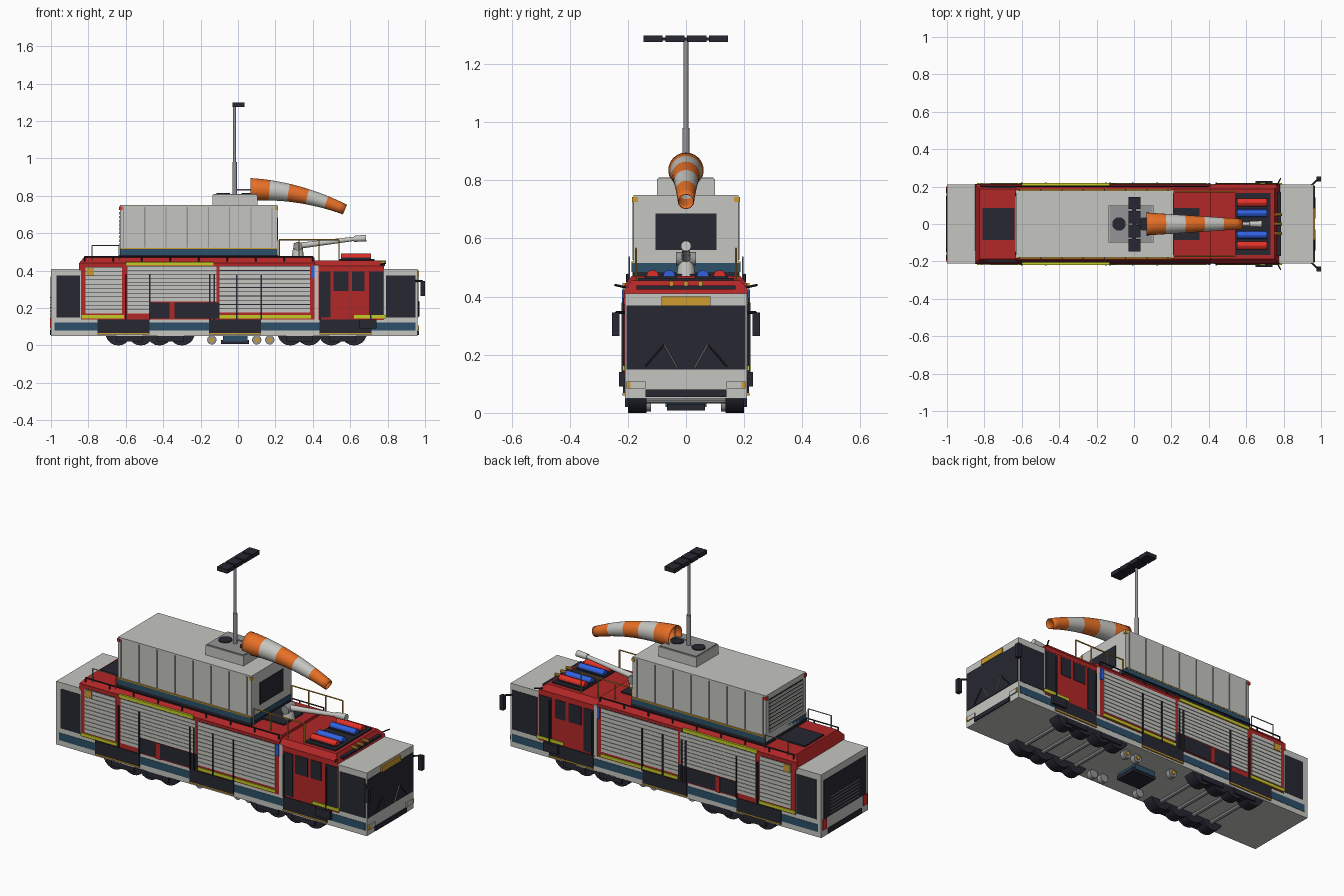
import bpy, bmesh, math
from mathutils import Vector

cube = bpy.data.objects.get("Cube")
if cube:
    bpy.data.objects.remove(cube, do_unlink=True)


def material(name, r, g, b):
    mat = bpy.data.materials.new(name)
    mat.use_nodes = True
    mat.diffuse_color = (r, g, b, 1)
    shader = next(n for n in mat.node_tree.nodes if n.type == 'BSDF_PRINCIPLED')
    shader.inputs["Base Color"].default_value = (r, g, b, 1)
    return mat


WHITE = material("warm white", .56, .56, .53)
RED = material("fire red", .45, .02, .02)
DARK = material("dark navy", .02, .02, .032)
TEAL = material("deep teal", .025, .08, .14)
ORANGE = material("orange", .8, .16, .02)
LIME = material("lime yellow", .56, .6, .02)
GOLD = material("amber", .62, .33, .03)
BLUE = material("signal blue", .03, .12, .75)
LAMP = material("lamp red", .75, .03, .02)
STEEL = material("steel grey", .3, .3, .31)


def finish(name, bm, *mats):
    mesh = bpy.data.meshes.new(name)
    bmesh.ops.recalc_face_normals(bm, faces=bm.faces)
    bm.to_mesh(mesh)
    bm.free()
    for mat in mats:
        mesh.materials.append(mat)
    obj = bpy.data.objects.new(name, mesh)
    bpy.context.collection.objects.link(obj)
    return obj


def add_box(bm, x0, x1, y0, y1, z0, z1):
    made = bmesh.ops.create_cube(bm, size=1)["verts"]
    for v in made:
        v.co = (x1 if v.co.x > 0 else x0, y1 if v.co.y > 0 else y0, z1 if v.co.z > 0 else z0)


def box(name, mat, x0, x1, y0, y1, z0, z1, mirror=False):
    bm = bmesh.new()
    add_box(bm, x0, x1, y0, y1, z0, z1)
    if mirror:
        add_box(bm, x0, x1, -y1, -y0, z0, z1)
    return finish(name, bm, mat)


def panel(name, mat, x0, x1, z0, z1, out=.215):
    """Plate on both long sides of the body."""
    return box(name, mat, x0, x1, .206, out, z0, z1, True)


def add_rod(bm, a, b, r0, r1, sides):
    a, b = Vector(a), Vector(b)
    turn = (b - a).to_track_quat('Z', 'Y').to_matrix().to_4x4()
    turn.translation = (a + b) / 2
    bmesh.ops.create_cone(bm, cap_ends=True, segments=sides, radius1=r0, radius2=r1,
                          depth=(b - a).length, matrix=turn)


def rod(name, mat, a, b, r0, r1=None, sides=16, mirror=False):
    bm = bmesh.new()
    for s in ((1, -1) if mirror else (1,)):
        add_rod(bm, (a[0], a[1] * s, a[2]), (b[0], b[1] * s, b[2]), r0, r1 or r0, sides)
    obj = finish(name, bm, mat)
    bpy.context.view_layer.objects.active = obj
    bpy.ops.object.select_all(action='DESELECT')
    obj.select_set(True)
    bpy.ops.object.shade_smooth_by_angle()
    return obj


def railing(name, mat, x0, x1, y, z0, z1, posts, radius=.004):
    """Handrail with evenly spaced posts, on both sides."""
    bm = bmesh.new()
    for s in (y, -y):
        add_rod(bm, (x0, s, z1), (x1, s, z1), radius, radius, 6)
        for i in range(posts):
            x = x0 + (x1 - x0) * i / (posts - 1)
            add_rod(bm, (x, s, z0), (x, s, z1), radius, radius, 6)
    return finish(name, bm, mat)


def roof(name, x0, x1, top, slope0, slope1):
    """Red roof cap with chamfered sides and sloped ends."""
    profile = [(.214, .4), (.212, top - .03), (.187, top)]
    profile += [(-y, z) for y, z in reversed(profile)]
    bm = bmesh.new()
    rings = [[bm.verts.new((x + (d if z == top else 0), y, z)) for y, z in profile]
             for x, d in ((x0, slope0), (x1, -slope1))]
    n = len(profile)
    for i in range(n):
        j = (i + 1) % n
        bm.faces.new((rings[0][i], rings[0][j], rings[1][j], rings[1][i]))
    for ring in rings:
        bm.faces.new(ring)
    return finish(name, bm, RED)


def shutter(name, x0, x1, z0, z1):
    """Roller shutter of narrow slats on a dark backing."""
    panel(name + "_backing", DARK, x0, x1, z0, z1, .214)
    bm = bmesh.new()
    count = round((z1 - z0) / .022)
    pitch = (z1 - z0) / count
    for i in range(count):
        low = z0 + i * pitch
        for y0, y1 in ((.21, .217), (-.217, -.21)):
            add_box(bm, x0, x1, y0, y1, low, low + pitch * .87)
    return finish(name, bm, WHITE)


# Main body and roofs
box("body", WHITE, -1, .96, -.21, .21, .05, .41)
roof("rear_roof", -.85, .41, .47, .025, 0)
roof("cab_roof", .41, .78, .455, 0, .03)
panel("red_side", RED, -.84, .41, .14, .44, .213)
panel("cab_side", RED, .43, .78, .135, .4, .213)
panel("teal_stripe", TEAL, -.98, .95, .08, .122, .212)
panel("side_trim", WHITE, .41, .43, .14, .43, .215)

# Side windows and shutters
panel("rear_window", DARK, -.97, -.845, .15, .375, .212)
panel("front_window", DARK, .79, .95, .15, .375, .212)
shutter("rear_shutter", -.815, -.62, .17, .42)
shutter("middle_shutter", -.59, -.115, .235, .425)
shutter("corner_shutter", -.59, -.475, .17, .235)
shutter("front_shutter", -.1, .385, .175, .425)
panel("locker_window", DARK, -.47, -.1, .145, .23, .215)
panel("locker_handle", RED, -.365, -.34, .14, .23, .218)
for x0, x1, low in ((.435, .495, .15), (.51, .59, .29), (.61, .675, .29), (.7, .775, .16)):
    panel("door_window", DARK, x0, x1, low, .395, .216)

# Reflective strips and small markers
for x0, x1, z in ((-.84, -.61, .145), (-.1, .39, .145), (.62, .79, .145), (-.6, -.13, .428)):
    panel("reflective_strip", LIME, x0, x1, z, z + .018, .219)
panel("amber_marker", GOLD, -.81, -.77, .375, .415, .22)
panel("blue_marker", BLUE, .392, .408, .36, .425, .22)

# Door steps, seams and grab posts
for x in (-.75, -.155, .435):
    panel("door_step", DARK, x, x + .278, .068, .14, .217)
    panel("step_edge", GOLD, x, x + .278, .06, .068, .219)
for x in (-.605, -.475, -.155, -.13, -.01, .12, .437, .705):
    panel("grab_post", DARK, x, x + .008, .14, .38, .222)
panel("side_equipment", DARK, .65, .74, .09, .14, .23)

# Nose: windscreen, sign, wipers, lamps and mirrors
box("windscreen", DARK, .955, .964, -.205, .205, .15, .37)
box("sign", GOLD, .955, .968, -.085, .085, .37, .4)
box("front_bumper", DARK, .955, .968, -.14, .14, .055, .08)
box("headlamp", WHITE, .955, .967, .14, .19, .084, .108, True)
box("indicator", GOLD, .955, .968, .19, .204, .084, .108, True)
rod("wiper", STEEL, (.967, .03, .155), (.967, .075, .235), .003, sides=6, mirror=True)
rod("wiper_blade", DARK, (.967, .075, .235), (.967, .14, .16), .003, sides=6, mirror=True)
rod("mirror_arm", DARK, (.95, .208, .345), (.985, .24, .345), .005, sides=8, mirror=True)
box("mirror", DARK, .975, 1, .228, .254, .265, .345, True)
rod("cab_antenna", DARK, (.76, .2, .43), (.785, .245, .44), .004, sides=6, mirror=True)

# Tail: grille, lamps and bumper
box("tail_window", DARK, -1.003, -.99, -.19, .19, .15, .37)
for i in range(6):
    z = .165 + i * .018
    box("tail_slat", STEEL, -1.005, -1, -.13, .13, z, z + .004)
box("tail_lamp", LAMP, -1.005, -.99, .165, .2, .09, .15, True)
box("tail_bumper", DARK, -1.005, -.99, -.15, .15, .055, .085)

# Container with ribs, base band and end panels
box("container", WHITE, -.63, .21, -.18, .18, .47, .75)
box("container_base", DARK, -.635, .215, -.184, .184, .465, .485)
box("container_band", TEAL, -.63, .212, -.187, .187, .485, .515)
box("band_edge", GOLD, -.63, .212, .18, .188, .515, .521, True)
for i in range(8):
    x = -.615 + i * .1135
    box("container_rib", STEEL, x, x + .006, .178, .184, .525, .74, True)
box("corner_lamp", LAMP, -.635, -.618, .165, .185, .725, .742, True)
box("front_corner_lamp", GOLD, .198, .214, .165, .185, .725, .742, True)
box("container_window", DARK, .205, .214, -.105, .105, .56, .685)
box("louvre_backing", DARK, -.632, -.62, -.15, .15, .53, .72)
for i in range(9):
    z = .532 + i * .021
    box("louvre", WHITE, -.637, -.625, -.15, .15, z, z + .014)

# Roof unit with fans
box("roof_unit", WHITE, -.135, .105, -.1, .1, .75, .805)
box("roof_unit_lid", STEEL, -.13, .1, -.095, .095, .805, .81)
for x in (-.08, .055):
    rod("fan", DARK, (x, 0, .8), (x, 0, .815), .036, sides=24)

# Telescopic mast with four floodlights
rod("mast_base", STEEL, (-.018, 0, .8), (-.018, 0, .98), .012)
rod("mast", STEEL, (-.018, 0, .98), (-.018, 0, 1.29), .008)
box("light_bar", DARK, -.012, .01, -.14, .14, 1.28, 1.29)
for i in range(4):
    y = -.113 + i * .075
    box("floodlight", DARK, -.03, .035, y - .033, y + .033, 1.275, 1.298)

# Windsock: tapering striped tube along a drooping arc
bm = bmesh.new()
rings, sides, steps = [], 24, 15
for i in range(steps + 1):
    t = i / steps
    d = t * .505
    slope = math.atan(.84 * d)
    radius = .061 - .033 * t
    ring = []
    for k in range(sides):
        a = math.tau * k / sides
        up = radius * math.sin(a)
        ring.append(bm.verts.new((.067 + d + up * math.sin(slope), radius * math.cos(a),
                                  .834 - .42 * d * d + up * math.cos(slope))))
    rings.append(ring)
for i in range(steps):
    for k in range(sides):
        m = (k + 1) % sides
        face = bm.faces.new((rings[i][k], rings[i][m], rings[i + 1][m], rings[i + 1][k]))
        face.material_index = (i // 3) % 2
        face.smooth = True
sock = finish("windsock", bm, ORANGE, WHITE)
sock.modifiers.new("cloth", 'SOLIDIFY').thickness = .003
rod("windsock_arm", STEEL, (-.018, 0, .832), (.075, 0, .832), .004, sides=8)
rod("windsock_hoop", STEEL, (.07, 0, .775), (.07, 0, .893), .003, sides=6)

# Roof hatches, railings and cables
box("rear_hatch", DARK, -.81, -.64, -.085, .085, .468, .478)
box("front_hatch", DARK, .215, .35, -.085, .085, .468, .478)
railing("front_railing", GOLD, .22, .54, .172, .45, .565, 4)
railing("rear_railing", STEEL, -.78, -.635, .195, .45, .535, 2, .003)
railing("roof_rail", DARK, -.82, .4, .202, .45, .475, 9)

# Water cannon
rod("cannon_base", WHITE, (.32, 0, .465), (.32, 0, .52), .034, .026)
rod("cannon_pivot", STEEL, (.32, -.035, .53), (.32, .035, .53), .024)
rod("cannon_barrel", WHITE, (.3, 0, .53), (.62, 0, .57), .017, .011)
rod("cannon_nozzle", WHITE, (.62, 0, .57), (.685, 0, .574), .016, .018)

# Cab beacons on a dark plate
box("beacon_plate", DARK, .54, .73, -.165, .165, .45, .463)
for y, mat in ((.115, LAMP), (.058, BLUE), (-.058, BLUE), (-.115, LAMP)):
    box("beacon_mount", DARK, .55, .71, y - .027, y + .027, .46, .47)
    rod("beacon", mat, (.55, y, .47), (.71, y, .47), .021, sides=12)
box("cab_brow", DARK, .765, .785, -.17, .17, .425, .438)
for y in (-.05, 0, .05):
    rod("brow_lamp", GOLD, (.75, y, .445), (.79, y, .445), .009, sides=10)

# Running gear
for x in (-.64, -.52, -.42, -.3, .28, .38, .5, .62):
    rod("wheel", DARK, (x, .135, .07), (x, .2, .07), .07, sides=20, mirror=True)
    rod("axle", STEEL, (x, -.135, .045), (x, .135, .045), .012, sides=8)
for x in (-.58, -.36, .33, .56):
    box("bogie_frame", DARK, x - .07, x + .07, .15, .21, .02, .055, True)
for x in (-.14, .1, .17):
    rod("guide_wheel", STEEL, (x, .12, .03), (x, .15, .03), .025, mirror=True)
    rod("guide_hub", GOLD, (x, .15, .03), (x, .156, .03), .012, mirror=True)
box("underframe_box", TEAL, -.08, .05, -.07, .07, .02, .055)
box("underframe_skid", DARK, -.09, .06, -.065, .065, .008, .03)
